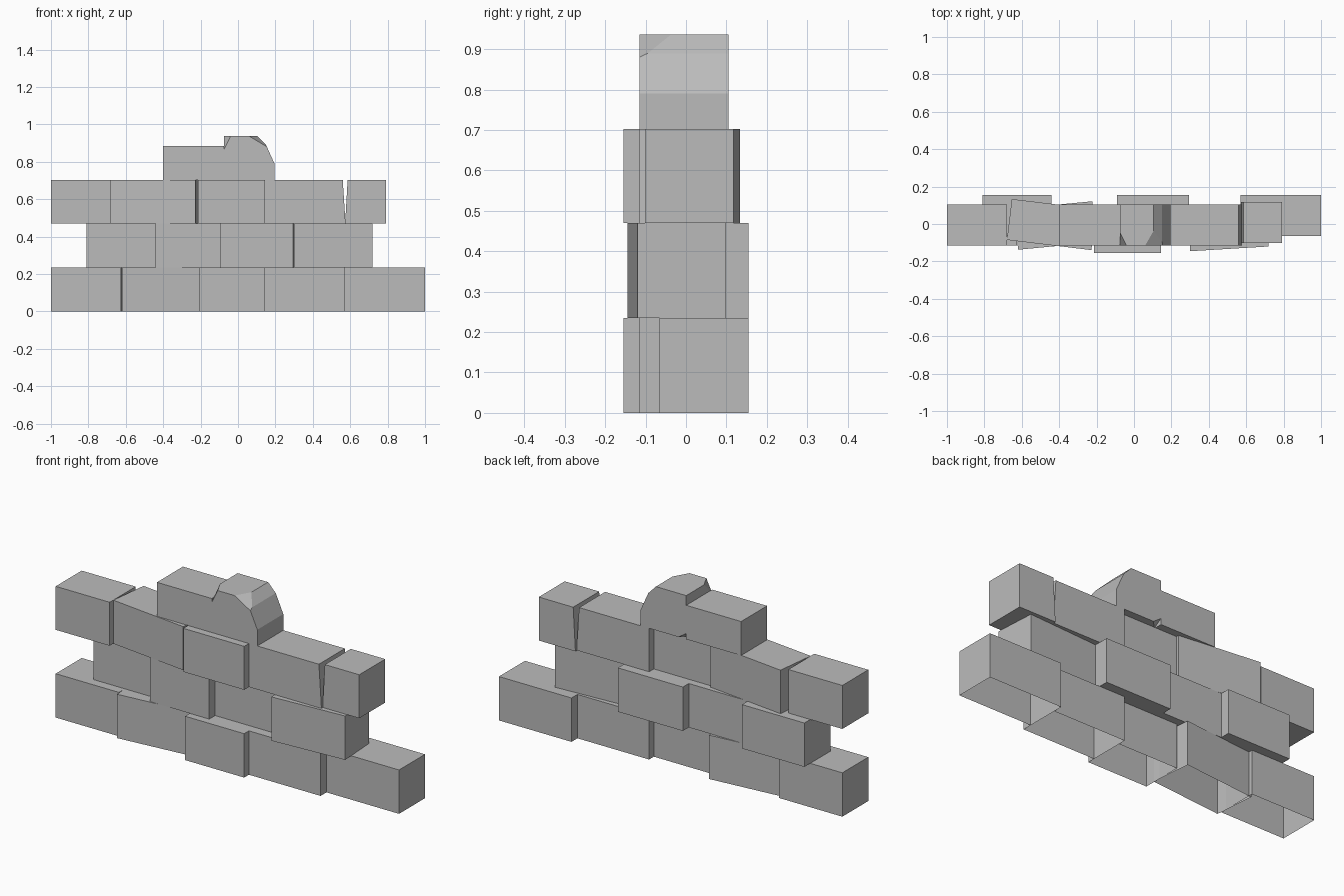
import bpy, bmesh
from mathutils import Matrix, Vector

cube = bpy.data.objects.get("Cube")
if cube:
    bpy.data.objects.remove(cube, do_unlink=True)

stone = bpy.data.materials.new("grey stone")
stone.use_nodes = True
GREY = (0.5, 0.5, 0.5, 1)
stone.diffuse_color = GREY
stone.node_tree.nodes["Principled BSDF"].inputs["Base Color"].default_value = GREY

DEPTH = 0.22
ROWS = [(0, 0.235), (0.235, 0.47), (0.47, 0.703)]


def prism(name, profile, y=-0.005, depth=DEPTH, chips=(), x=0, turn=0, open_base=False):
    """Extrude an x-z outline through y, slice off chips, then place it."""
    bm = bmesh.new()
    face = bm.faces.new([bm.verts.new((px, -depth / 2, pz)) for px, pz in profile])
    extruded = bmesh.ops.extrude_face_region(bm, geom=[face])["geom"]
    bmesh.ops.translate(bm, vec=(0, depth, 0),
                        verts=[v for v in extruded if isinstance(v, bmesh.types.BMVert)])
    bmesh.ops.recalc_face_normals(bm, faces=bm.faces[:])
    centre = sum((v.co for v in bm.verts), Vector()) / len(bm.verts)
    for chip in chips:
        a, b, c = map(Vector, chip)
        normal = (b - a).cross(c - a).normalized()
        if normal.dot(centre - a) > 0:
            normal.negate()
        cut = bmesh.ops.bisect_plane(bm, geom=bm.verts[:] + bm.edges[:] + bm.faces[:],
                                     plane_co=a, plane_no=normal, clear_outer=True)
        rim = [e for e in cut["geom_cut"] if isinstance(e, bmesh.types.BMEdge)]
        bmesh.ops.contextual_create(bm, geom=rim)
    bmesh.ops.recalc_face_normals(bm, faces=bm.faces[:])
    if open_base:
        base = [f for f in bm.faces if f.normal.z < -0.9]
        bmesh.ops.delete(bm, geom=base, context='FACES')
    bm.transform(Matrix.Translation((x, y, 0)) @ Matrix.Rotation(turn, 4, 'Z'))
    mesh = bpy.data.meshes.new(name)
    bm.to_mesh(mesh)
    bm.free()
    mesh.materials.append(stone)
    obj = bpy.data.objects.new(name, mesh)
    bpy.context.collection.objects.link(obj)
    return obj


def block(name, row, left, right, y=-0.005, turn=0, slant_left=0, slant_right=0):
    """A wall block; slants pull its upper corners inward."""
    z0, z1 = ROWS[row]
    mid, half = (left + right) / 2, (right - left) / 2
    outline = [(-half, z0), (half, z0), (half - slant_right, z1), (-half + slant_left, z1)]
    prism(name, outline, y, x=mid, turn=turn, open_base=row == 0)


FRONT, BACK = -0.045, 0.045

# Bottom row, open underneath
block("bottom_block_1", 0, -1.0, -0.625)
block("bottom_block_2", 0, -0.631, -0.211, -0.008, turn=0.095)
block("bottom_block_3", 0, -0.205, 0.145, FRONT)
block("bottom_block_4", 0, 0.145, 0.57)
block("bottom_block_5", 0, 0.57, 1.0, BACK)

# Middle row
block("middle_block_1", 1, -0.81, -0.44, BACK)
block("middle_block_2", 1, -0.44, -0.09)
block("middle_block_3", 1, -0.09, 0.295, BACK)
block("middle_block_4", 1, 0.293, 0.713, -0.023, turn=0.06)

# Upper row, with a wedge-shaped gap near the end
block("upper_block_1", 2, -1.0, -0.68)
block("upper_block_2", 2, -0.668, -0.213, -0.003, turn=-0.12)
block("upper_block_3", 2, -0.215, 0.145, FRONT)
block("upper_block_4", 2, 0.145, 0.575, slant_right=0.015)
block("upper_block_5", 2, 0.573, 0.79, 0.008, slant_left=0.013)

# Cap: a plain block and a worn stone with chipped corners
prism("cap_block", [(-0.4, 0.703), (-0.075, 0.703), (-0.075, 0.885), (-0.4, 0.885)])
worn = [(-0.075, 0.703), (0.195, 0.703), (0.195, 0.79), (0.15, 0.89), (0.105, 0.937), (-0.075, 0.937)]
prism("cap_stone", worn, chips=[
    ((0.06, -0.11, 0.937), (0.12, -0.04, 0.925), (0.155, -0.11, 0.88)),
    ((-0.075, -0.11, 0.865), (-0.04, -0.11, 0.937), (-0.075, -0.04, 0.937)),
    ((-0.075, 0.11, 0.735), (-0.03, 0.11, 0.703), (-0.075, 0.06, 0.703)),
])
